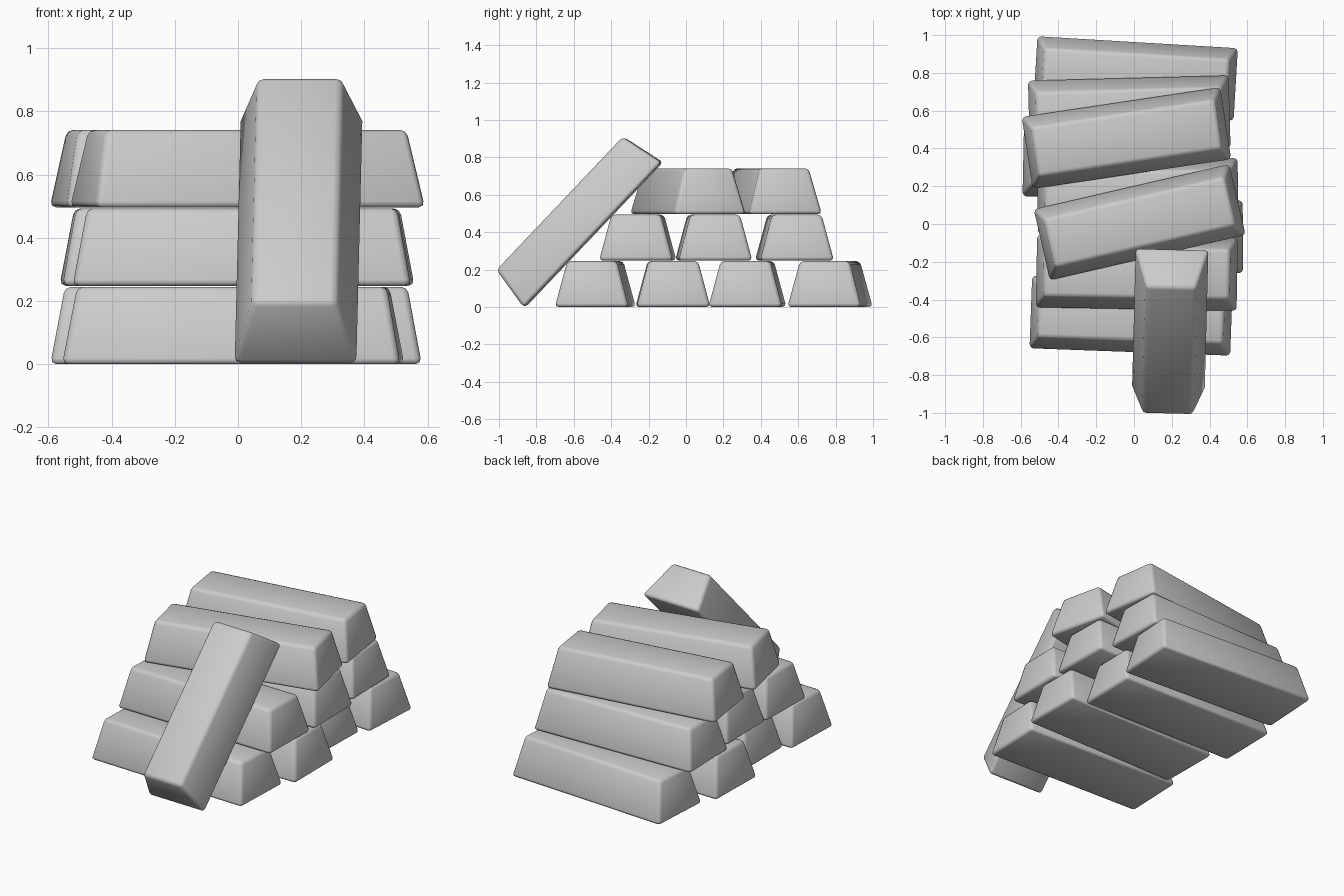
import bpy, bmesh
from math import radians
from mathutils import Matrix

if "Cube" in bpy.data.objects:
    bpy.data.objects.remove(bpy.data.objects["Cube"])

L, W, H = 1.07, 0.395, 0.245      # base length, base width, height
TOP_L, TOP_W = 0.98, 0.265        # size of the upper face


def make_ingot_mesh():
    """Tapered bar, base on z = 0, with softened edges."""
    bm = bmesh.new()
    bmesh.ops.create_cube(bm, size=1)
    for v in bm.verts:
        top = v.co.z > 0
        v.co.x *= TOP_L if top else L
        v.co.y *= TOP_W if top else W
        v.co.z = H if top else 0
    bmesh.ops.bevel(bm, geom=bm.edges[:], offset=0.02, segments=2,
                    profile=0.5, affect='EDGES')
    for f in bm.faces:
        f.smooth = True
    mesh = bpy.data.meshes.new("ingot")
    bm.to_mesh(mesh)
    bm.free()
    return mesh


ingot = make_ingot_mesh()


def place(name, matrix):
    ob = bpy.data.objects.new(name, ingot)
    bpy.context.collection.objects.link(ob)
    ob.matrix_world = matrix


# stacked rows: (x, y, turn in degrees) per bar
rows = {
    "bottom": (0.0, [(-0.015, -0.485, -2.1), (0.045, -0.07, 0.3),
                     (-0.055, 0.328, -1.2), (0.008, 0.77, -3.4)]),
    "middle": (0.248, [(0.015, -0.258, -1.0), (0.02, 0.148, 1.0),
                       (-0.025, 0.58, 1.5)]),
    "top": (0.496, [(0.03, 0.01, 13.0), (-0.04, 0.455, 8.5)]),
}
for row, (z, bars) in rows.items():
    for i, (x, y, a) in enumerate(bars, 1):
        place(f"{row}_ingot_{i}", Matrix.Translation((x, y, z)) @
              Matrix.Rotation(radians(a), 4, 'Z'))

# bar leaning against the front of the stack
place("leaning_ingot", Matrix.Translation((0.192, -0.495, 0.385)) @
      Matrix.Rotation(radians(88.5), 4, 'Z') @
      Matrix.Rotation(radians(-46.5), 4, 'Y'))
